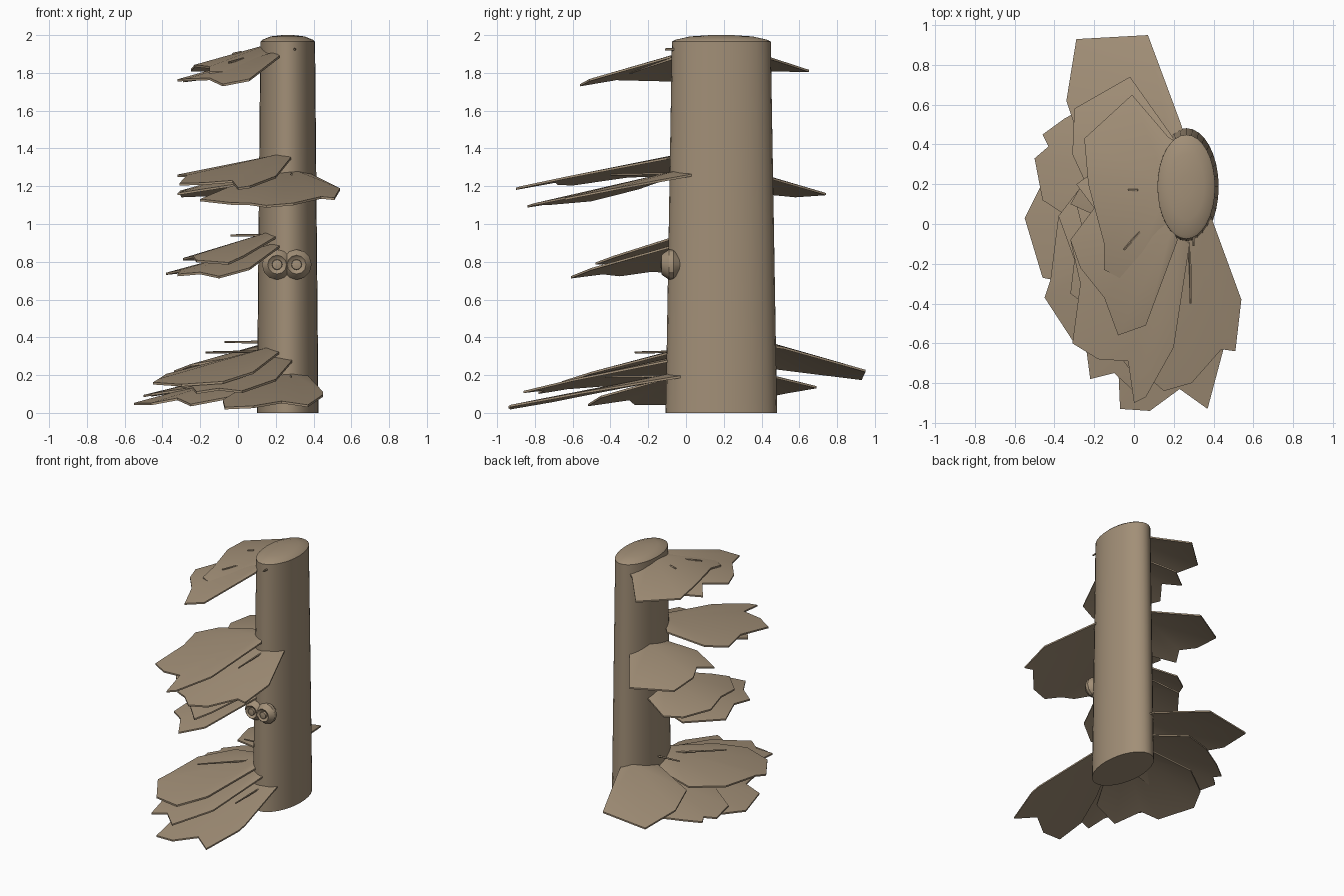
import bpy, bmesh, math
from mathutils import Vector

bark = bpy.data.materials.new("bark brown")
bark.diffuse_color = (0.36, 0.275, 0.185, 1)


def finish(name, bm, smooth=None):
    bmesh.ops.recalc_face_normals(bm, faces=bm.faces)
    me = bpy.data.meshes.new(name)
    bm.to_mesh(me)
    bm.free()
    me.materials.append(bark)
    ob = bpy.data.objects.new(name, me)
    bpy.context.collection.objects.link(ob)
    if smooth:
        bpy.ops.object.select_all(action='DESELECT')
        ob.select_set(True)
        bpy.context.view_layer.objects.active = ob
        bpy.ops.object.shade_smooth_by_angle(angle=math.radians(smooth))
    return ob


def rings_mesh(name, rings, smooth):
    """Bridge a stack of vertex rings and cap both ends."""
    bm = bmesh.new()
    loops = [[bm.verts.new(p) for p in ring] for ring in rings]
    n = len(loops[0])
    for a, b in zip(loops, loops[1:]):
        for i in range(n):
            j = (i + 1) % n
            bm.faces.new((a[i], a[j], b[j], b[i]))
    bm.faces.new(loops[0])
    bm.faces.new(loops[-1])
    return finish(name, bm, smooth)


def circle(n):
    return [(math.cos(2 * math.pi * i / n), math.sin(2 * math.pi * i / n)) for i in range(n)]


# Oval trunk with a slight taper and a domed cut top
trunk = [(0.163, 0.295, 0), (0.145, 0.262, 1.955), (0.145, 0.262, 1.965),
         (0.135, 0.245, 1.975), (0.09, 0.165, 1.993), (0.03, 0.06, 2.0)]
rings_mesh("trunk", [[(0.263 + rx * c, 0.187 + ry * s, z) for c, s in circle(32)]
                     for rx, ry, z in trunk], 35)


def frond(name, root, slope, outline, thick=0.012):
    """Jagged sheet that falls away from its root like a shallow cone."""
    bm = bmesh.new()
    r = Vector(root)

    def pair(x, y):
        z = r.z - slope * math.hypot(x - r.x, y - r.y)
        return bm.verts.new((x, y, z)), bm.verts.new((x, y, z - thick))

    apex = pair(r.x, r.y)
    rim = [pair(x, y) for x, y in outline]
    for a, b in zip(rim, rim[1:]):
        bm.faces.new((apex[0], a[0], b[0]))
        bm.faces.new((apex[1], b[1], a[1]))
        bm.faces.new((a[0], a[1], b[1], b[0]))
    for e in (rim[0], rim[-1]):
        bm.faces.new((apex[0], apex[1], e[1], e[0]))
    finish(name, bm, 20)


# Top tier
frond("top_side_frond", (0.17, 0.19, 1.955), 0.28,
      [(0.2, 0.42), (0.17, 0.44), (-0.01, 0.65), (-0.25, 0.43), (-0.23, 0.2),
       (-0.15, -0.1), (-0.15, -0.23), (-0.02, -0.3), (0.17, -0.07)])
frond("top_front_frond", (0.19, -0.02, 1.91), 0.28,
      [(0.14, 0.2), (-0.15, 0.3), (-0.29, 0.2), (-0.2, 0.08), (-0.32, -0.08),
       (-0.27, -0.22), (-0.15, -0.37), (-0.08, -0.56), (0.06, -0.51), (0.22, -0.08)])

# Second tier
frond("upper_back_frond", (0.13, 0.28, 1.3), 0.28,
      [(0.2, 0.43), (-0.02, 0.74), (-0.3, 0.58), (-0.31, 0.35), (-0.25, 0.22),
       (-0.32, 0.1), (-0.1, 0.0), (0.15, 0.05)])
frond("upper_left_frond", (0.22, -0.04, 1.37), 0.2,
      [(0.1, 0.1), (-0.2, 0.05), (-0.32, -0.08), (-0.27, -0.3), (-0.31, -0.6),
       (-0.18, -0.68), (-0.03, -0.69), (0.0, -0.9), (0.06, -0.87), (0.2, -0.62), (0.28, -0.1)])
frond("upper_front_frond", (0.29, -0.02, 1.29), 0.23,
      [(0.39, 0.03), (0.54, -0.38), (0.51, -0.64), (0.44, -0.63), (0.29, -0.8),
       (0.15, -0.84), (0.06, -0.76), (-0.03, -0.72), (-0.2, -0.5), (-0.05, -0.25), (0.18, -0.06)])

# Third tier
frond("middle_upper_frond", (0.17, 0.02, 0.96), 0.3,
      [(0.13, 0.3), (-0.08, 0.4), (-0.2, 0.32), (-0.29, 0.1), (-0.24, -0.1),
       (-0.22, -0.3), (-0.05, -0.48), (0.03, -0.38), (0.2, -0.06)])
frond("middle_lower_frond", (0.2, -0.03, 0.9), 0.27,
      [(0.11, 0.25), (-0.18, 0.3), (-0.38, 0.04), (-0.3, -0.18), (-0.32, -0.35),
       (-0.2, -0.44), (-0.1, -0.61), (0.06, -0.5), (0.22, -0.08)])

# Crowded bottom tier
frond("base_back_frond", (0.18, 0.42, 0.38), 0.28,
      [(0.25, 0.46), (0.23, 0.52), (0.07, 0.95), (-0.29, 0.93), (-0.34, 0.62),
       (-0.25, 0.35), (0.12, 0.2)])
frond("base_left_frond", (0.14, 0.25, 0.25), 0.24,
      [(0.2, 0.45), (0.05, 0.69), (-0.15, 0.64), (-0.35, 0.53), (-0.46, 0.45), (-0.43, 0.39),
       (-0.5, 0.33), (-0.46, 0.12), (-0.2, -0.05), (0.14, 0.0)])
frond("base_outer_frond", (0.14, 0.08, 0.24), 0.27,
      [(0.12, 0.3), (-0.25, 0.35), (-0.46, 0.21), (-0.55, 0.03), (-0.46, -0.27),
       (-0.32, -0.3), (-0.25, -0.52), (-0.02, -0.45), (0.18, -0.05)])
frond("base_upper_frond", (0.17, 0.0, 0.35), 0.26,
      [(0.11, 0.22), (-0.2, 0.25), (-0.38, 0.04), (-0.42, -0.28), (-0.45, -0.37),
       (-0.3, -0.6), (-0.08, -0.66), (0.08, -0.5), (0.22, -0.08)])
frond("base_left_front_frond", (0.22, -0.05, 0.3), 0.22,
      [(0.11, 0.1), (-0.2, -0.1), (-0.34, -0.4), (-0.24, -0.63), (-0.22, -0.78),
       (-0.1, -0.75), (0.02, -0.86), (0.2, -0.6), (0.29, -0.08)])
frond("base_front_frond", (0.28, -0.05, 0.215), 0.195,
      [(0.37, -0.03), (0.45, -0.55), (0.45, -0.63), (0.37, -0.93), (0.23, -0.83), (0.08, -0.94),
       (-0.07, -0.93), (-0.08, -0.7), (0.02, -0.4), (0.18, -0.06)])

# Pair of round knobs with a raised rim and centre button
knob = [(0.05, -0.03), (0.08, -0.065), (0.08, -0.09), (0.06, -0.12), (0.05, -0.13),
        (0.04, -0.12), (0.028, -0.115), (0.026, -0.132), (0.01, -0.135)]
for side, x in (("left", 0.207), ("right", 0.31)):
    rings_mesh(side + "_knob", [[(x + r * c, y, 0.785 + r * s) for c, s in circle(12)]
                                for r, y in knob], 30)


def twig(name, a, b, w=0.008):
    a, b = Vector(a), Vector(b)
    d = (b - a).normalized()
    u = d.cross(Vector((0, 0, 1))).normalized()
    v = u.cross(d)
    rings_mesh(name, [[p + r * (c * u + s * v) for c, s in circle(5)]
                      for p, r in ((a, w), (b, w * 0.7))], None)


# Thin twigs and stubs poking out over the fronds
twig("top_twig", (0.02, 0.17, 1.91), (-0.03, 0.17, 1.9))
twig("top_front_twig", (0.03, -0.04, 1.875), (-0.05, -0.13, 1.855))
twig("front_stub", (0.3, -0.05, 1.925), (0.3, -0.11, 1.925))
twig("upper_front_twig", (0.28, -0.02, 1.268), (0.285, -0.4, 1.262))
twig("middle_twig", (0.13, 0.1, 0.94), (-0.04, 0.08, 0.94))
twig("base_side_twig", (0.13, 0.2, 0.375), (-0.07, 0.18, 0.375))
twig("base_corner_twig", (0.12, 0.0, 0.325), (-0.17, -0.27, 0.32))
twig("base_front_twig", (0.28, -0.05, 0.195), (0.28, -0.43, 0.19))
